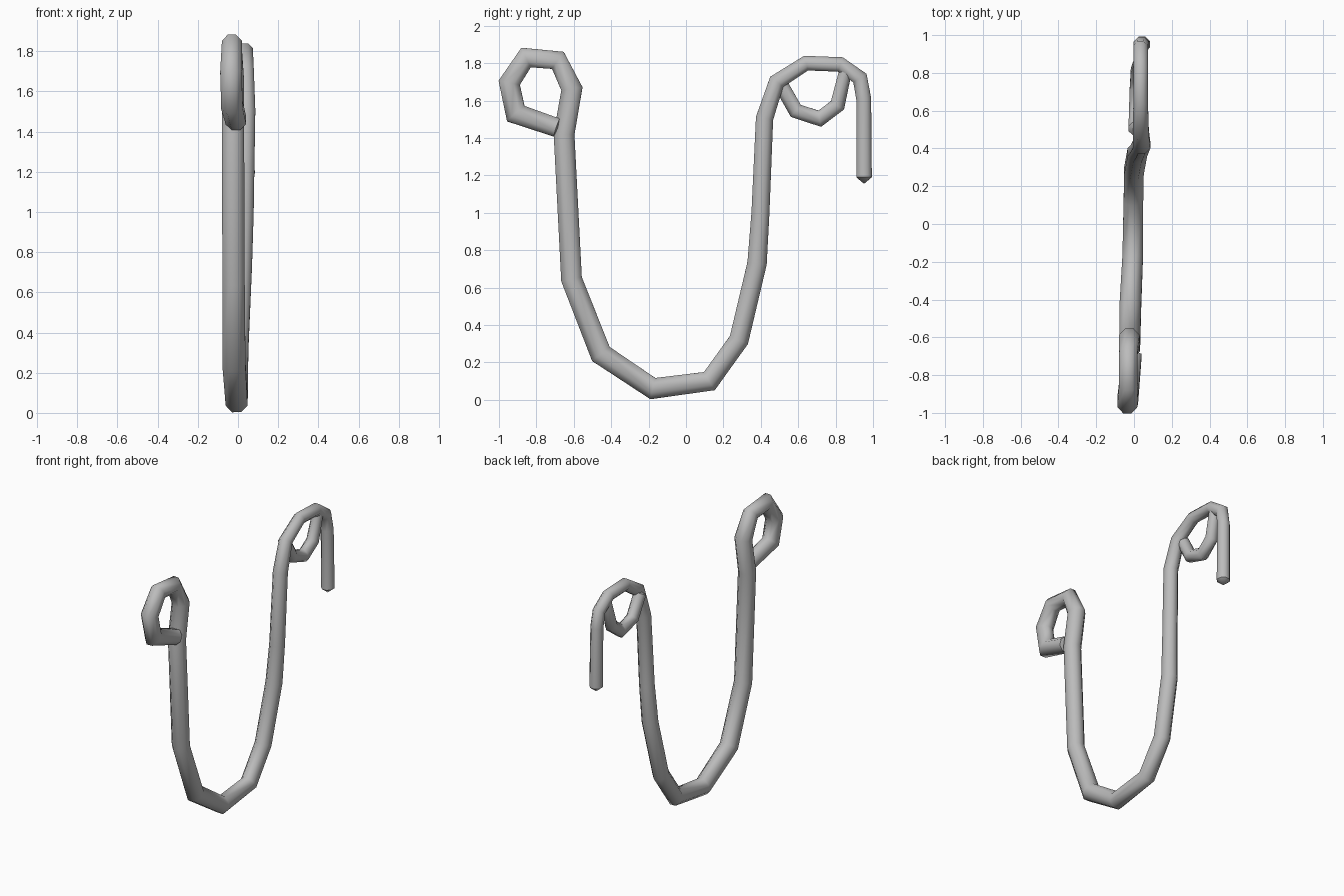
import bpy, bmesh, math
from mathutils import Vector

cube = bpy.data.objects.get("Cube")
if cube:
    bpy.data.objects.remove(cube, do_unlink=True)

SIDES = 8

steel = bpy.data.materials.new("grey steel")
steel.use_nodes = True
grey = (0.5, 0.5, 0.5, 1.0)
steel.diffuse_color = grey
steel.node_tree.nodes["Principled BSDF"].inputs["Base Color"].default_value = grey


def wire(name, points, tip_start, tip_end):
    """Sweep an octagonal rod with mitred corners; each point is x, y, z, radius."""
    bm = bmesh.new()
    path = [Vector(p[:3]) for p in points]
    rings = []
    for i, p in enumerate(path):
        before = (p - path[i - 1]).normalized() if i else None
        after = (path[i + 1] - p).normalized() if i + 1 < len(path) else None
        before, after = before or after, after or before
        tangent = (before + after).normalized()
        stretch = 1 / max(tangent.dot(after), 0.6)
        side = Vector((1, 0, 0))
        side = (side - tangent * side.dot(tangent)).normalized()
        across = tangent.cross(side) * stretch
        r = points[i][3]
        angles = [2 * math.pi * (k + 0.5) / SIDES for k in range(SIDES)]
        rings.append([bm.verts.new(p + r * (side * math.cos(a) + across * math.sin(a)))
                      for a in angles])
    for a, b in zip(rings, rings[1:]):
        for k in range(SIDES):
            n = (k + 1) % SIDES
            bm.faces.new((a[k], a[n], b[n], b[k]))
    # pointed end caps
    ends = ((rings[0], path[0], path[0] - path[1], tip_start),
            (rings[-1], path[-1], path[-1] - path[-2], tip_end))
    for ring, p, out, length in ends:
        apex = bm.verts.new(p + out.normalized() * length)
        for k in range(SIDES):
            bm.faces.new((ring[k], ring[(k + 1) % SIDES], apex))
    bmesh.ops.recalc_face_normals(bm, faces=bm.faces)
    mesh = bpy.data.meshes.new(name)
    bm.to_mesh(mesh)
    bm.free()
    mesh.materials.append(steel)
    obj = bpy.data.objects.new(name, mesh)
    bpy.context.collection.objects.link(obj)
    bpy.ops.object.select_all(action='DESELECT')
    obj.select_set(True)
    bpy.context.view_layer.objects.active = obj
    bpy.ops.object.shade_smooth_by_angle(angle=math.radians(50))
    return obj


# front eye, long U-shaped bend and rear hook in one rod
wire("bent_rod", [
    (-0.01, -0.69, 1.455, 0.055),
    (-0.03, -0.91, 1.53, 0.058),
    (-0.035, -0.945, 1.695, 0.058),
    (-0.03, -0.855, 1.83, 0.054),
    (-0.03, -0.685, 1.815, 0.052),
    (-0.025, -0.61, 1.663, 0.059),
    (-0.025, -0.652, 1.42, 0.06),
    (-0.022, -0.612, 0.645, 0.06),
    (-0.02, -0.455, 0.245, 0.062),
    (-0.007, -0.177, 0.06, 0.059),
    (-0.003, 0.125, 0.10, 0.056),
    (0.0, 0.283, 0.32, 0.056),
    (0.018, 0.38, 0.73, 0.056),
    (0.03, 0.398, 1.0, 0.052),
    (0.04, 0.42, 1.505, 0.05),
    (0.037, 0.485, 1.70, 0.045),
    (0.035, 0.642, 1.80, 0.042),
    (0.035, 0.825, 1.793, 0.042),
    (0.035, 0.93, 1.72, 0.042),
    (0.038, 0.95, 1.61, 0.043),
    (0.042, 0.952, 1.19, 0.045)], 0.01, 0.035)

# small curl closing the rear hook
wire("rear_curl", [
    (0.01, 0.505, 1.69, 0.042),
    (0.012, 0.587, 1.545, 0.042),
    (0.016, 0.715, 1.503, 0.042),
    (0.022, 0.81, 1.575, 0.042),
    (0.032, 0.852, 1.755, 0.037)], 0.02, 0.01)
